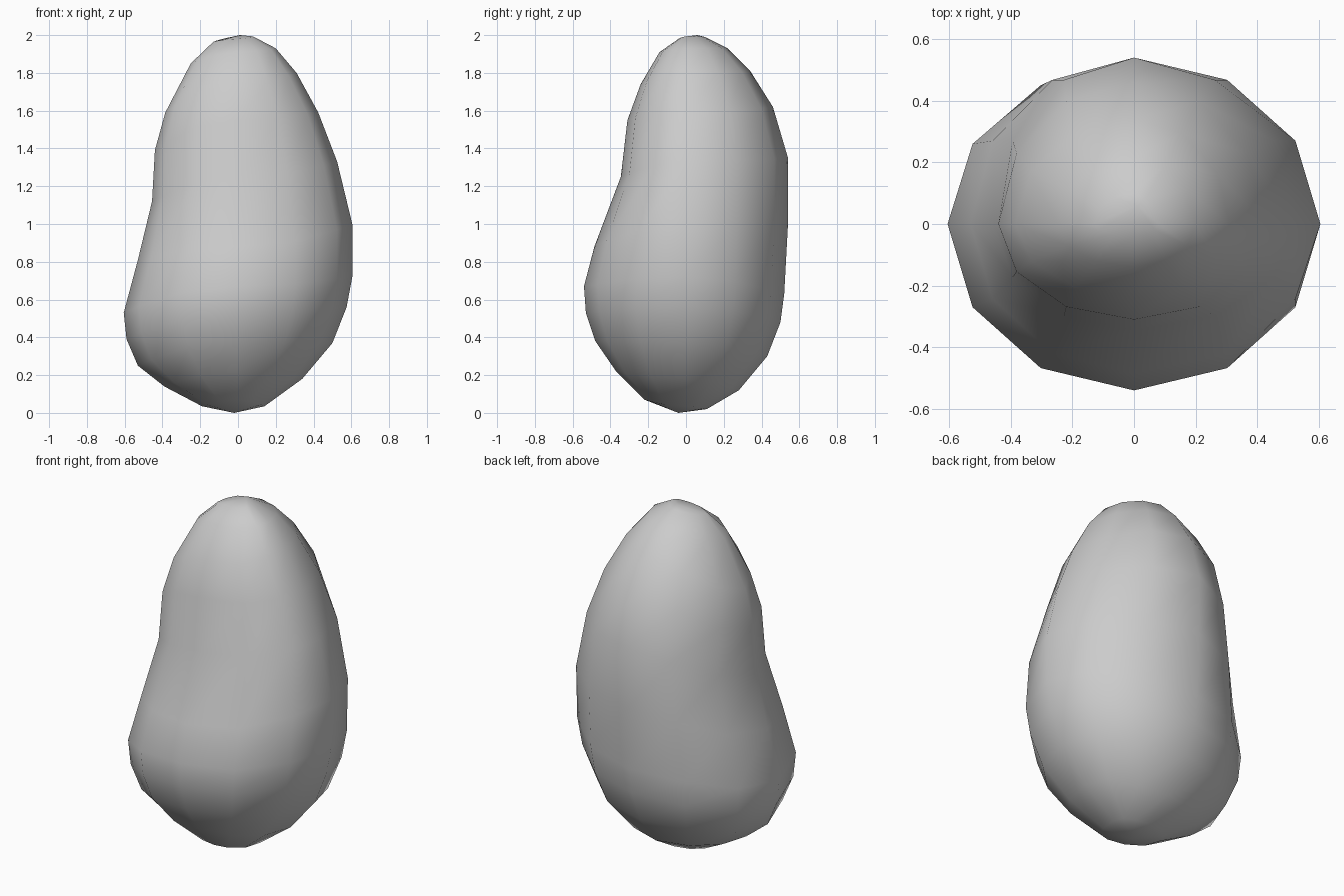
import bpy, bmesh, math

if "Cube" in bpy.data.objects:
    bpy.data.objects.remove(bpy.data.objects["Cube"])

SEGMENTS = 12
# Silhouette profiles (distance from the axis, height), bottom to top
RIGHT = [(.14, .035), (.34, .18), (.50, .37), (.575, .56), (.605, .72), (.605, 1.0),
         (.525, 1.33), (.425, 1.59), (.31, 1.80), (.20, 1.93), (.08, 1.993)]
LEFT = [(.19, .035), (.39, .14), (.53, .25), (.59, .39), (.605, .53), (.53, .81),
        (.455, 1.12), (.44, 1.39), (.385, 1.59), (.25, 1.85), (.13, 1.965)]
FRONT = [(.22, .07), (.37, .22), (.48, .38), (.53, .53), (.54, .67), (.485, .88),
         (.345, 1.25), (.31, 1.55), (.24, 1.74), (.14, 1.91), (.04, 1.98)]
BACK = [(.11, .02), (.28, .12), (.43, .30), (.50, .48), (.52, .63), (.54, 1.0),
        (.54, 1.35), (.46, 1.62), (.34, 1.81), (.22, 1.93), (.10, 1.99)]


def ring_point(i, k):
    """Blend the two neighbouring profiles around a quarter ellipse."""
    a = 2 * math.pi * k / SEGMENTS
    c, s = math.cos(a), math.sin(a)
    rx, zx = (RIGHT if c > 0 else LEFT)[i]
    ry, zy = (BACK if s > 0 else FRONT)[i]
    return rx * c, ry * s, zx * c * c + zy * s * s


# Lumpy stone: tilted rings closed by two poles
bm = bmesh.new()
rings = [[bm.verts.new(ring_point(i, k)) for k in range(SEGMENTS)] for i in range(len(RIGHT))]
bottom = bm.verts.new((-.02, -.04, 0))
top = bm.verts.new((.01, .06, 2))
for k in range(SEGMENTS):
    n = (k + 1) % SEGMENTS
    bm.faces.new((bottom, rings[0][n], rings[0][k]))
    bm.faces.new((top, rings[-1][k], rings[-1][n]))
    for low, high in zip(rings, rings[1:]):
        bm.faces.new((low[k], low[n], high[n], high[k]))
for f in bm.faces:
    f.smooth = True
bmesh.ops.recalc_face_normals(bm, faces=bm.faces)
mesh = bpy.data.meshes.new("stone")
bm.to_mesh(mesh)
bm.free()
bpy.context.collection.objects.link(bpy.data.objects.new("stone", mesh))
